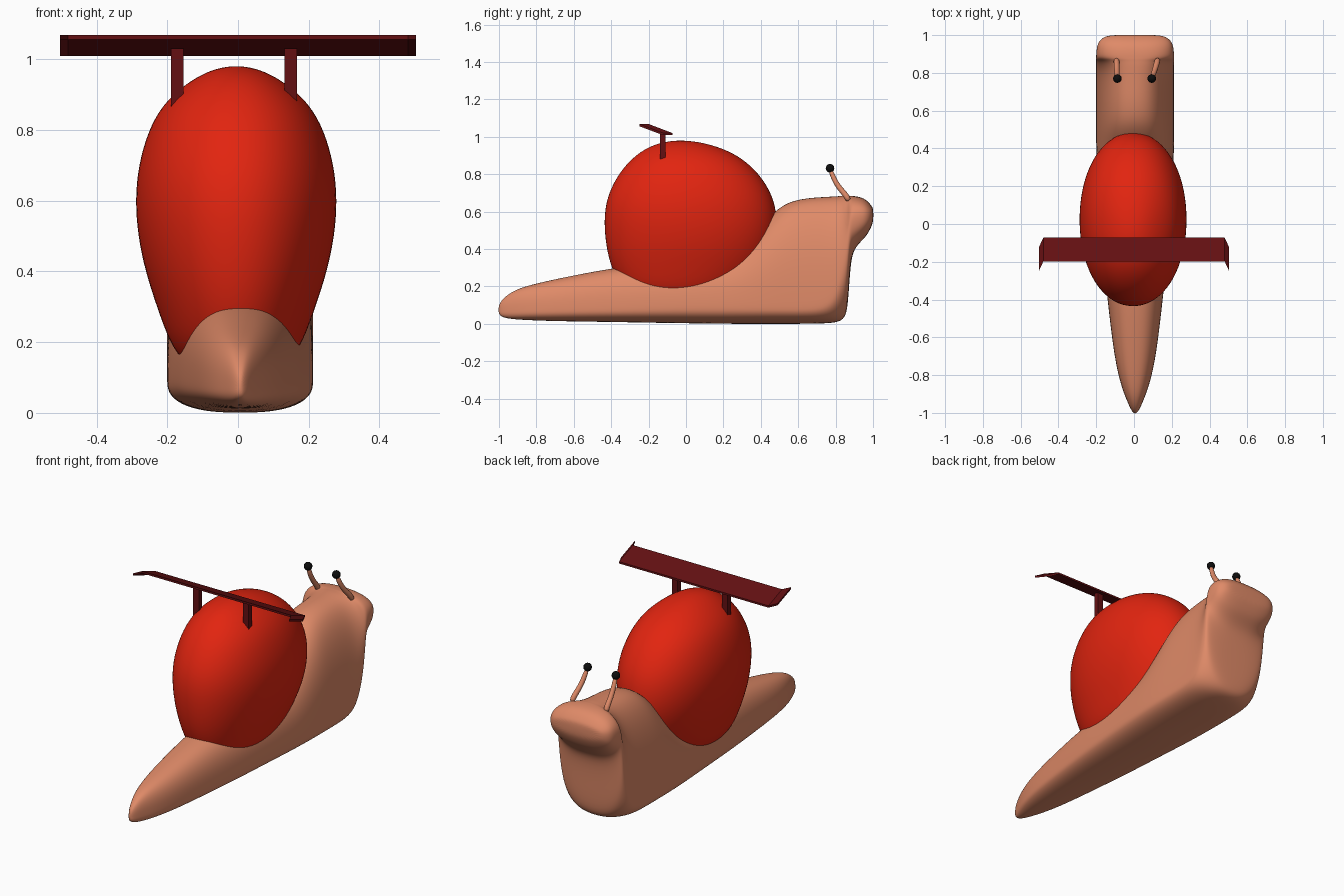
import bpy, bmesh, math
from mathutils import Vector

if "Cube" in bpy.data.objects:
    bpy.data.objects.remove(bpy.data.objects["Cube"])


def material(name, rgb):
    m = bpy.data.materials.new(name)
    m.diffuse_color = (*rgb, 1)
    m.use_nodes = True
    m.node_tree.nodes["Principled BSDF"].inputs["Base Color"].default_value = m.diffuse_color
    return m


SKIN = material("peach skin", (0.74, 0.255, 0.138))
RED = material("shell red", (0.76, 0.018, 0.005))
MAROON = material("dark maroon", (0.125, 0.005, 0.006))
BLACK = material("eye black", (0.004, 0.004, 0.004))


def make_object(name, bm, mat, smooth=True):
    bmesh.ops.recalc_face_normals(bm, faces=bm.faces)
    me = bpy.data.meshes.new(name)
    bm.to_mesh(me)
    bm.free()
    me.materials.append(mat)
    for p in me.polygons:
        p.use_smooth = smooth
    ob = bpy.data.objects.new(name, me)
    bpy.context.collection.objects.link(ob)
    return ob


def loft(name, rings, mat, subdiv=0):
    """Skin a list of closed point rings and cap both ends."""
    bm = bmesh.new()
    loops = [[bm.verts.new(p) for p in r] for r in rings]
    n = len(loops[0])
    for a, b in zip(loops, loops[1:]):
        for i in range(n):
            j = (i + 1) % n
            bm.faces.new((a[i], a[j], b[j], b[i]))
    bm.faces.new(loops[0])
    bm.faces.new(loops[-1])
    ob = make_object(name, bm, mat)
    if subdiv:
        s = ob.modifiers.new("smooth", 'SUBSURF')
        s.levels = s.render_levels = subdiv
    return ob


def spow(v, e):
    return math.copysign(abs(v) ** e, v)


N = 28
ANGLES = [2 * math.pi * i / N for i in range(N)]

# Body: cross-sections from tail to head (y, bottom, widest height, top, half width)
SECTIONS = [
    (-1.003, .055, .07, .095, .006), (-.985, .035, .07, .13, .022),
    (-.93, .025, .07, .175, .046), (-.85, .02, .07, .205, .077),
    (-.7, .014, .075, .24, .112), (-.4, .01, .08, .30, .147),
    (-.2, .006, .085, .32, .168), (0, .003, .09, .335, .183),
    (.2, 0, .09, .37, .197), (.3, 0, .09, .43, .203), (.4, 0, .09, .53, .207),
    (.48, 0, .09, .61, .208), (.55, 0, .09, .657, .208),
    (.65, 0, .09, .677, .208), (.74, .002, .1, .682, .208),
    (.80, .006, .16, .685, .208), (.84, .02, .3, .687, .208),
    (.862, .06, .42, .686, .208), (.872, .2, .5, .686, .208),
    (.882, .34, .54, .685, .208), (.9, .4, .56, .684, .207),
    (.935, .44, .57, .678, .204), (.965, .47, .575, .663, .195),
    (.99, .515, .58, .635, .168), (1.002, .55, .583, .615, .125)]


def body_ring(y, zb, zc, zt, w):
    pts = []
    for a in ANGLES:
        c, s = math.cos(a), math.sin(a)
        h = zt - zc if s > 0 else zc - zb
        pts.append((.006 + w * spow(c, .8), y, zc + h * spow(s, .8)))
    return pts


loft("snail_body", [body_ring(*s) for s in SECTIONS], SKIN, 2)

# Shell: stacked ovals (z, rear y, front y, half width)
OVALS = [
    (.10, -.2, .17, .10), (.15, -.3, .26, .155), (.2, -.355, .33, .190),
    (.3, -.402, .42, .226), (.4, -.427, .467, .259), (.5, -.439, .49, .280),
    (.6, -.439, .487, .288), (.7, -.417, .46, .279), (.8, -.364, .395, .250),
    (.87, -.305, .32, .210), (.92, -.245, .24, .157), (.955, -.18, .145, .103),
    (.974, -.11, .06, .055), (.980, -.05, -.01, .015)]
loft("shell", [[(-.005 + w * spow(math.cos(a), .96),
                 (y0 + y1) / 2 + (y1 - y0) / 2 * spow(math.sin(a), .96), z)
                for a in ANGLES] for z, y0, y1, w in OVALS], RED, 2)

# Wing: sloped blade with swept tips, lofted along x (x, forward sweep)
rings = []
for x, d in ((-.503, .05), (-.48, 0), (.48, 0), (.503, .05)):
    rings.append([(x, -.198 - d, 1.056), (x, -.072 - d, 1.009),
                  (x, -.072 - d, 1.020), (x, -.198 - d, 1.068)])
wing = loft("rear_wing", rings, MAROON)
for p in wing.data.polygons:
    p.use_smooth = False

# Wing posts
for side, x in (("left", -.172), ("right", .149)):
    bm = bmesh.new()
    bmesh.ops.create_cube(bm, size=1)
    for v in bm.verts:
        v.co = (x + v.co.x * .036, -.125 + v.co.y * .03, .948 + v.co.z * .165)
    make_object("wing_post_" + side, bm, MAROON, False)

# Eye stalks and eyes
for side, x0, x1 in (("left", -.093, -.088), ("right", .126, .094)):
    path = [(0, .872, .655), (.15, .855, .69), (.45, .82, .725),
            (.75, .79, .775), (1, .77, .83)]
    pts = [Vector((x0 + (x1 - x0) * t, y, z)) for t, y, z in path]
    rings = []
    for i, p in enumerate(pts):
        t = (pts[min(i + 1, 4)] - pts[max(i - 1, 0)]).normalized()
        u = t.cross(Vector((1, 0, 0))).normalized()
        v = t.cross(u)
        r = .017 - .001 * i
        rings.append([p + r * (u * math.cos(a) + v * math.sin(a))
                      for a in (math.tau * k / 10 for k in range(10))])
    loft("eye_stalk_" + side, rings, SKIN, 1)
    bm = bmesh.new()
    bmesh.ops.create_uvsphere(bm, u_segments=16, v_segments=10, radius=.023)
    bmesh.ops.translate(bm, verts=bm.verts, vec=(x1, .77, .832))
    make_object("eye_" + side, bm, BLACK)
